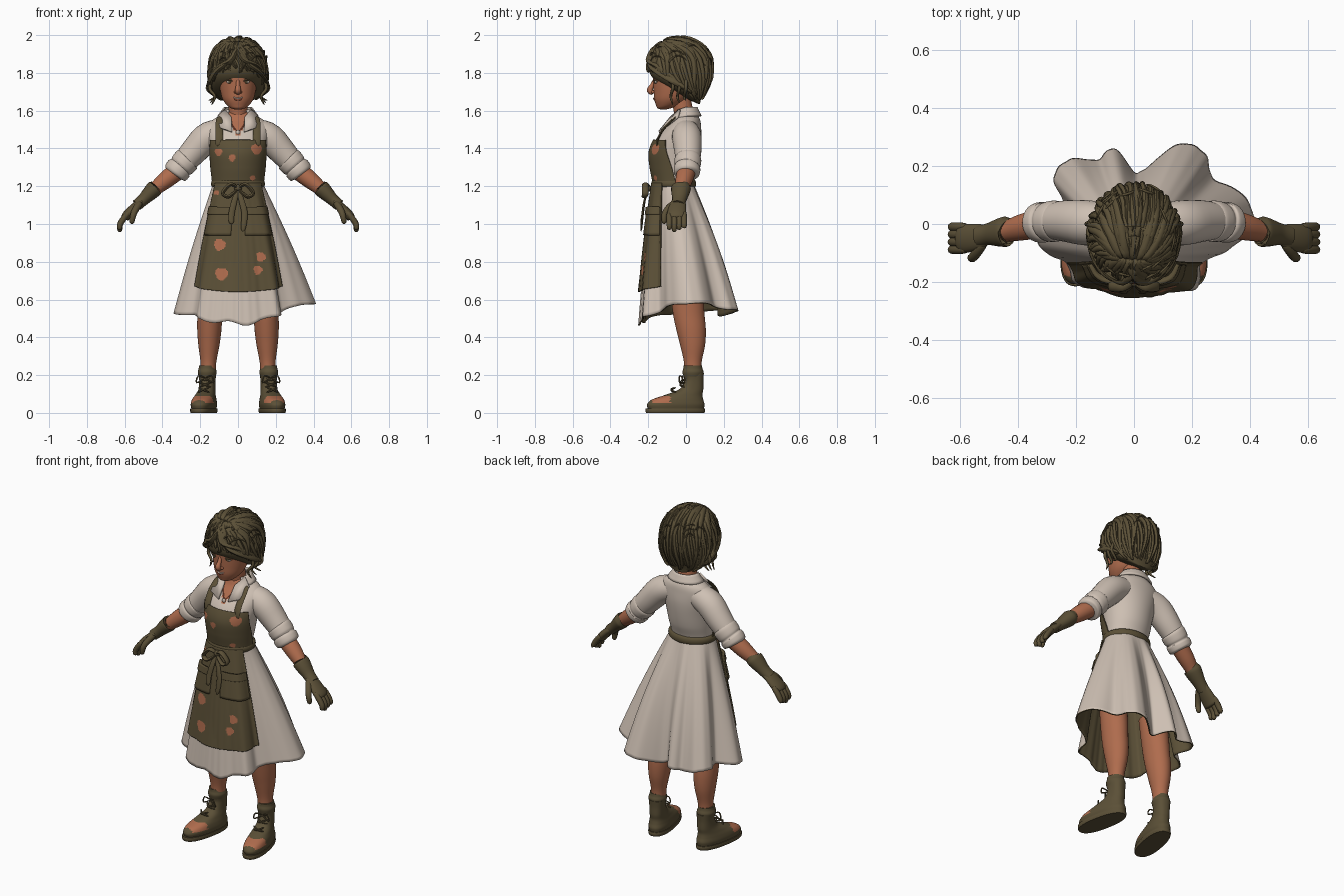
import bpy, bmesh, math, random
from math import sin, cos, pi, radians
from mathutils import Vector, Matrix

random.seed(4)
if "Cube" in bpy.data.objects:
    bpy.data.objects.remove(bpy.data.objects["Cube"])


def material(name, red, green, blue):
    mat = bpy.data.materials.new(name)
    mat.use_nodes = True
    mat.diffuse_color = (red, green, blue, 1)
    mat.node_tree.nodes["Principled BSDF"].inputs["Base Color"].default_value = (red, green, blue, 1)
    return mat


OLIVE = material("olive brown", .105, .08, .038)
SKIN = material("terracotta skin", .43, .15, .075)
CLOTH = material("cream cloth", .62, .53, .455)
LIP = material("warm lip", .32, .085, .045)


def finish(bm, name, mats, rule=None):
    mesh = bpy.data.meshes.new(name)
    bm.to_mesh(mesh)
    bm.free()
    obj = bpy.data.objects.new(name, mesh)
    bpy.context.scene.collection.objects.link(obj)
    for mat in mats:
        mesh.materials.append(mat)
    if rule:
        for poly in mesh.polygons:
            poly.material_index = rule(poly.center)
    mesh.shade_smooth()
    mesh.set_sharp_from_angle(angle=radians(50))
    return obj


def spline(pts, t):
    """Smooth curve through tuples of any size."""
    last = len(pts) - 1
    s = min(max(t, 0) * last, last - 1e-6)
    i = int(s)
    f = s - i
    near = [pts[max(0, min(last, i + k))] for k in (-1, 0, 1, 2)]
    return [.5 * (2*b + (c - a)*f + (2*a - 5*b + 4*c - d)*f*f + (3*b - a - 3*c + d)*f**3)
            for a, b, c, d in zip(*near)]


def surface(name, point, nu, nv, mats, closed=True, caps=False, thick=0, offset=0, rule=None):
    """Grid of quads from point(u, v); u runs around, v runs along."""
    bm = bmesh.new()
    cols = nu if closed else nu + 1
    rows = [[bm.verts.new(point(i / nu, j / nv)) for i in range(cols)] for j in range(nv + 1)]
    for low, high in zip(rows, rows[1:]):
        for i in range(nu):
            k = (i + 1) % cols
            bm.faces.new((low[i], low[k], high[k], high[i]))
    if caps:
        bm.faces.new(rows[0][::-1])
        bm.faces.new(rows[-1])
        bmesh.ops.recalc_face_normals(bm, faces=bm.faces)
    obj = finish(bm, name, mats, rule)
    if thick:
        mod = obj.modifiers.new("thickness", 'SOLIDIFY')
        mod.thickness, mod.offset = thick, offset
        if len(mats) > 1 and not rule:
            mod.material_offset = mod.material_offset_rim = 1
    return obj


def ring_point(rings, angle, t, grow=0, power=1):
    z, cy, rx, ry = spline(rings, t)
    c, s = cos(angle), sin(angle)
    return Vector((math.copysign(abs(c)**power, c) * (rx + grow),
                   cy + math.copysign(abs(s)**power, s) * (ry + grow), z))


def loft(name, rings, mats, nu=40, nv=32, power=1, rule=None):
    return surface(name, lambda u, v: ring_point(rings, 2*pi*u, v, 0, power), nu, nv, mats, caps=True, rule=rule)


def tube(name, pts, mat, sides=10, steps=14, flat=1, taper=True, ref=(0, 1, 0)):
    """Tube through (x, y, z, radius); flat squashes it across ref."""
    def point(u, v):
        *p, r = spline(pts, v)
        d = Vector(spline(pts, min(v + .02, 1))[:3]) - Vector(spline(pts, max(v - .02, 0))[:3])
        a = d.cross(Vector(ref)).normalized()
        b = d.cross(a).normalized()
        if taper:
            r *= max(.05, 1 - abs(2*v - 1)**8) ** .5
        return Vector(p) + a * (r * flat * cos(2*pi*u)) + b * (r * sin(2*pi*u))
    return surface(name, point, sides, steps, [mat], caps=True)


def ball(name, loc, size, mat):
    bm = bmesh.new()
    bmesh.ops.create_uvsphere(bm, u_segments=20, v_segments=12, radius=1,
                              matrix=Matrix.Translation(loc) @ Matrix.Diagonal((*size, 1)))
    return finish(bm, name, [mat])


# Torso with open neckline
TORSO = [(1.15, -.06, .125, .1), (1.22, -.065, .125, .1), (1.3, -.06, .135, .12), (1.38, -.055, .147, .13),
         (1.45, -.038, .16, .12), (1.51, -.015, .165, .095), (1.55, 0, .135, .075), (1.58, 0, .085, .06),
         (1.6, 0, .055, .045)]
loft("shirt", TORSO, [CLOTH, SKIN], 80, 80,
     rule=lambda c: int(c.y < -.02 and c.z > 1.47 and abs(c.x) < (c.z - 1.46) * .55))
tube("neck", [(0, 0, 1.5, .06), (0, -.01, 1.58, .052), (0, -.03, 1.68, .05)], SKIN, 24, taper=False)


def collar_point(u, v):
    a = radians(-50 + 280 * u)
    return Vector((cos(a) * (.105 - .035*v), sin(a) * (.078 - .022*v), 1.57 + .047*v + .02 * min(0, sin(a))))


surface("collar", collar_point, 40, 4, [CLOTH], closed=False, thick=.01)
for side, s in (("left", 1), ("right", -1)):
    bm = bmesh.new()
    flap = [(.07, -.03, 1.607), (.035, -.08, 1.565), (.032, -.142, 1.488), (.095, -.12, 1.51), (.108, -.045, 1.565)]
    bm.faces.new([bm.verts.new((s * x, y, z)) for x, y, z in flap])
    mod = finish(bm, side + "_collar_flap", [CLOTH]).modifiers.new("thickness", 'SOLIDIFY')
    mod.thickness, mod.offset = .012, 0
tube("necklace", [(-.055, -.06, 1.58, .004), (-.03, -.1, 1.52, .004), (0, -.125, 1.49, .004),
                  (.03, -.1, 1.52, .004), (.055, -.06, 1.58, .004)], LIP, 6, 24)
ball("pendant", (0, -.135, 1.485), (.011, .007, .013), CLOTH)

# Pleated skirt: hem radius every fifteen degrees, starting at +x
HEM = [.41, .39, .315, .345, .32, .21, .18, .27, .255, .315, .32, .25,
       .335, .33, .27, .29, .26, .25, .25, .26, .27, .31, .27, .34]


def waist_radius(a):
    return 1 / math.hypot(cos(a) / .13, sin(a) / .105)


def skirt_radius(a, t):
    k = (a / (2*pi) * len(HEM)) % len(HEM)
    i = int(k)
    near = [(HEM[(i + d) % len(HEM)],) for d in (-1, 0, 1, 2)]
    hem = spline(near, (1 + k - i) / 3)[0]
    w = waist_radius(a)
    return w + (hem - w) * t + sin(pi*t) * (.008 + .014 * max(0, sin(a))) + .0015 * sin(36*a) * t


def hem_height(a):
    return .472 + .055 * cos(a)**2 + .05 * max(0, cos(a))**4 + .05 * max(0, sin(a)) + .012 * sin(8*a) * sin(a)


def skirt_point(u, v):
    a, t = 2*pi*u, 1 - v
    r = skirt_radius(a, t)
    return Vector((r * cos(a), r * sin(a) - .065 * v, 1.22 + (hem_height(a) - 1.22) * t))


surface("skirt", skirt_point, 192, 40, [CLOTH, OLIVE], thick=.008, offset=-1)

# Apron skirt, bib, pockets, belt and straps, with painted spots
SPOTS = [(-.1, 1.38, .019), (-.03, 1.35, .018), (.095, 1.395, .027), (.075, 1.245, .014), (-.11, 1.165, .013),
         (-.11, 1.04, .024), (-.095, .89, .031), (-.085, .735, .033), (.12, .825, .025), (.105, .755, .024)]


def spotted(c):
    for x, z, r in SPOTS:
        wobble = 1 + .09 * sin(3 * math.atan2(c.z - z, c.x - x) + 9 * z)
        if c.y < 0 and math.hypot(c.x - x, c.z - z) < r * wobble:
            return 1
    return 0


def apron_point(a, z, extra=0):
    t = max(0, (1.22 - z) / (1.22 - hem_height(a)))
    w = waist_radius(a)
    r = max(skirt_radius(a, t), w + (.262 - w) * t) + .008 + extra
    return Vector((r * cos(a), r * sin(a) - .065 * (1 - t), z))


def apron_panel(u, v):
    bottom = .64 + .03 * (2*u - 1)**2
    return apron_point(radians(270 + 63 * (2*u - 1)), bottom + (1.215 - bottom) * v)


def bib_point(u, v):
    return ring_point(TORSO, radians(270 + (96 - 37*v) * (2*u - 1)), (1 + 2.9*v) / 8, .007)


surface("apron_skirt", apron_panel, 90, 100, [OLIVE, SKIN], closed=False, thick=.006, offset=1, rule=spotted)
surface("apron_bib", bib_point, 90, 60, [OLIVE, SKIN], closed=False, thick=.006, offset=1, rule=spotted)
loft("belt", [(1.195, -.065, .135, .113), (1.205, -.065, .142, .118), (1.225, -.065, .141, .117),
              (1.235, -.065, .133, .11)], [OLIVE], 48, 6)
for side, s in (("left", 1), ("right", -1)):
    for part, low, high, out in (("pocket", .94, 1.085, .004), ("pocket_flap", 1.05, 1.09, .01)):
        surface(f"{side}_{part}", lambda u, v: apron_point(radians(270 + s*36 + 24 * (2*u - 1)), low + (high - low)*v,
                out + .01 * sin(pi*u)), 20, 10, [OLIVE], closed=False, thick=.016)
    tube(side + "_strap", [(s*.1, -.155, 1.41, .02), (s*.1, -.145, 1.46, .02), (s*.1, -.108, 1.515, .02),
                           (s*.095, -.05, 1.57, .02)], OLIVE, 8, flat=.3, ref=(1, 0, 0))
    # Bow loops and tails
    tube(side + "_bow_loop", [(0, -.2, 1.19, .012), (s*.04, -.215, 1.21, .017), (s*.08, -.215, 1.165, .017),
                              (s*.05, -.22, 1.145, .015), (0, -.205, 1.185, .012)], OLIVE, 8, 20, flat=.6)
    tube(side + "_bow_tail", [(0, -.2, 1.19, .01), (s*.02, -.22, 1.12, .015), (s*.035, -.23, 1.05, .016),
                              (s*.03 - .005, -.238, .98 - .02*s, .014)], OLIVE, 8, flat=.4, ref=(1, 0, 0))
ball("bow_knot", (0, -.2, 1.19), (.02, .017, .019), OLIVE)

# Arms: sleeves, rolled cuffs, forearms and gloves
for side, s in (("left", 1), ("right", -1)):
    def limb(part, pts, mat, **options):
        tube(f"{side}_{part}", [(s * x, y, z, r) for x, y, z, r in pts], mat, **options)
    limb("sleeve", [(.08, 0, 1.49, .068), (.16, .004, 1.46, .078), (.23, .01, 1.388, .072), (.29, .01, 1.32, .062),
                    (.32, .01, 1.285, .056)], CLOTH, sides=28, taper=False)
    limb("rolled_cuff", [(.262, .01, 1.348, .062), (.27, .01, 1.34, .071), (.295, .008, 1.313, .069),
                         (.305, .007, 1.302, .063), (.312, .006, 1.294, .07), (.332, .005, 1.27, .067),
                         (.338, .005, 1.262, .05)], CLOTH, sides=28, steps=24, taper=False)
    limb("forearm", [(.31, .005, 1.29, .05), (.38, -.01, 1.235, .046), (.44, -.025, 1.185, .036),
                     (.49, -.03, 1.14, .03)], SKIN, sides=20, taper=False)
    limb("glove_cuff", [(.438, -.026, 1.192, .04), (.44, -.026, 1.19, .052), (.465, -.03, 1.165, .048),
                        (.5, -.035, 1.13, .038), (.535, -.042, 1.1, .036)], OLIVE, sides=20, flat=.85, taper=False)
    limb("glove_palm", [(.5, -.037, 1.13, .036), (.545, -.045, 1.09, .046), (.585, -.05, 1.05, .05),
                        (.602, -.05, 1.025, .045)], OLIVE, sides=20, flat=.5)
    for i, finger in enumerate(("index", "middle", "ring", "little")):
        y, drop = -.088 + .026 * i, .012 * abs(i - 1)
        limb(finger + "_finger", [(.575, y, 1.065, .014), (.605, y, 1.03, .016), (.626, y, .995, .015),
                                  (.624, y, .957 + drop, .013)], OLIVE)
    limb("thumb", [(.515, -.06, 1.115, .018), (.54, -.095, 1.08, .018), (.555, -.115, 1.045, .016),
                   (.563, -.115, 1, .013)], OLIVE)

    # Legs, socks and lace-up boots
    leg = loft(side + "_leg", [(.2, .036, .04, .045), (.27, .036, .042, .047), (.36, .035, .056, .066),
                               (.44, .027, .064, .078), (.52, .015, .066, .083), (.62, .005, .07, .085),
                               (.75, -.01, .075, .08)], [SKIN])
    leg.location.x = s * .165
    leg.rotation_euler.y = -s * .03
    boot = [loft(side + "_boot", [(.022, -.055, .058, .15), (.045, -.055, .062, .154), (.07, -.046, .058, .138),
                                  (.095, -.012, .05, .1), (.125, .028, .043, .064), (.17, .042, .042, .05),
                                  (.21, .04, .046, .055)], [OLIVE, SKIN], 64, 52, .85,
                 rule=lambda c: int(-.187 < c.y < -.105 - .01 * sin(90 * c.x) and .052 < c.z < .088)),
            loft(side + "_sole", [(0, -.058, .061, .157), (.012, -.058, .064, .16), (.024, -.058, .063, .158)],
                 [OLIVE], power=.85),
            loft(side + "_sock", [(.19, .038, .044, .05), (.215, .038, .05, .056), (.235, .037, .045, .051),
                                  (.25, .036, .043, .049)], [OLIVE])]
    for i in range(4):
        z, y = .11 + .027 * i, -.07 + .07 * min(1, i * .7)
        for d in (-1, 1):
            boot.append(tube(side + "_lace", [(-.03*d, y + .01, z, .005), (0, y - .01, z + .012, .005),
                                              (.03*d, y + .01, z + .024, .005)], OLIVE, 6, 8))
    for d in (-1, 1):
        boot.append(tube(side + "_lace_bow", [(0, -.015, .185, .004), (.035*d, -.028, .195, .004),
                                              (.045*d, -.025, .16, .004), (0, -.017, .182, .004)], OLIVE, 6, 12))
    for part in boot:
        part.location.x = s * .17
        part.rotation_euler.z = s * .19

# Head and face
loft("head", [(1.606, -.12, .014, .012), (1.613, -.115, .037, .036), (1.63, -.097, .06, .062), (1.66, -.08, .081, .088),
              (1.7, -.068, .093, .103), (1.75, -.062, .1, .112), (1.8, -.06, .103, .116), (1.86, -.05, .1, .11),
              (1.92, -.04, .06, .07)], [SKIN], 48, 48)
tube("nose", [(0, -.158, 1.78, .009), (0, -.177, 1.738, .011), (0, -.191, 1.708, .016), (0, -.173, 1.693, .014)],
     SKIN, 16, 20, ref=(1, 0, 0))
tube("lips", [(-.036, -.15, 1.676, .003), (-.016, -.163, 1.663, .006), (0, -.166, 1.66, .007),
              (.016, -.163, 1.663, .006), (.036, -.15, 1.676, .003)], LIP)
tube("teeth", [(-.024, -.163, 1.671, .003), (0, -.171, 1.664, .004), (.024, -.163, 1.671, .003)], CLOTH)
for side, s in (("left", 1), ("right", -1)):
    ball(side + "_nostril", (s*.013, -.174, 1.699), (.009, .01, .008), SKIN)
    ball(side + "_eye", (s*.044, -.157, 1.752), (.018, .01, .008), CLOTH)
    ball(side + "_iris", (s*.044, -.163, 1.752), (.008, .006, .008), OLIVE)
    tube(side + "_eyelid", [(s*.022, -.164, 1.753, .002), (s*.044, -.168, 1.762, .004), (s*.068, -.149, 1.754, .002)],
         OLIVE, 8)
    tube(side + "_brow", [(s*.018, -.172, 1.779, .005), (s*.045, -.163, 1.79, .006), (s*.075, -.142, 1.781, .003)],
         OLIVE, 8)


# Hair mass, swept locks, fringe, cheek wisps and flyaway curls
def hair_point(x, y, z, grow=0):
    d = Vector((x, y, z)).normalized()
    low = min(0, d.z)
    return Vector((d.x * (.146 + grow) * (1 - .25*low),
                   -.03 + d.y * (.166 + grow) + low*low * (.1 - .13 * d.y),
                   1.82 + d.z * ((.185 if low else .16) + grow)))


def hair_cap(u, v):
    e = (v - .5) * pi * .97
    return hair_point(cos(2*pi*u) * cos(e), sin(2*pi*u) * cos(e), sin(e))


def hair_lock(name, path, radius, lift, wave=0, phase=0):
    """Lock lying on the hair mass along a path of directions."""
    pts = []
    for k in range(9):
        f = k / 8
        x, y, z = spline(path, f)
        sway = wave * sin(9*f + phase)
        p = hair_point(x + sway * y, y - sway * x, z, lift(f))
        pts.append((*p, radius * (1.1 - .6 * f)))
    tube(name, pts, OLIVE, 8, 20, flat=.85)


surface("hair", hair_cap, 48, 32, [OLIVE], caps=True)
for n in range(80):
    a = 2*pi * n / 80 + random.uniform(-.05, .05)
    front = max(0, -sin(a)) ** .7
    z = -.8 + .76 * front + random.uniform(-.08, .08)
    k = math.sqrt(1 - z*z)
    path = [(.25 * cos(a), -.5, .8), (.85 * cos(a), .8 * sin(a) - .12, .5), (k * cos(a), k * sin(a), z)]
    hair_lock("hair_lock", path, random.uniform(.013, .018), lambda f: .002 + .006 * sin(5*f + n), .08, n)
for s in (-1, 1):
    for i in range(6):
        path = [(-s*.1, -.6, .75 - .04*i), (s * (.2 + .05*i), -.95, .3 - .03*i), (s * (.6 + .05*i), -.75, .12 - .05*i),
                (s*.95, -.3 + .05*i, -.2 - .08*i), (s*.85, .05*i, -.5 - .07*i)]
        hair_lock("fringe_lock", path, .015, lambda f: .008 + .006 * sin(6*f + i), .04, i)
    for i in range(3):
        y = -.07 + .035 * i
        tube("cheek_wisp", [(s*.13, y, 1.79, .01), (s * (.15 + .006*i), y, 1.72, .009), (s*.122, y - .01, 1.675, .007),
                            (s * (.14 + .008*i), y, 1.63 + .012*i, .003)], OLIVE, 8, 18)
for n in range(18):
    a, z = random.uniform(0, 2*pi), random.uniform(.05, .8)
    turn = random.uniform(.4, .8)
    path = [(cos(a + turn*k), sin(a + turn*k), z + .25 * sin(pi*k)) for k in (0, .35, .7, 1)]
    hair_lock("flyaway_curl", path, .005, lambda f: .006 + .014 * sin(pi*f))
